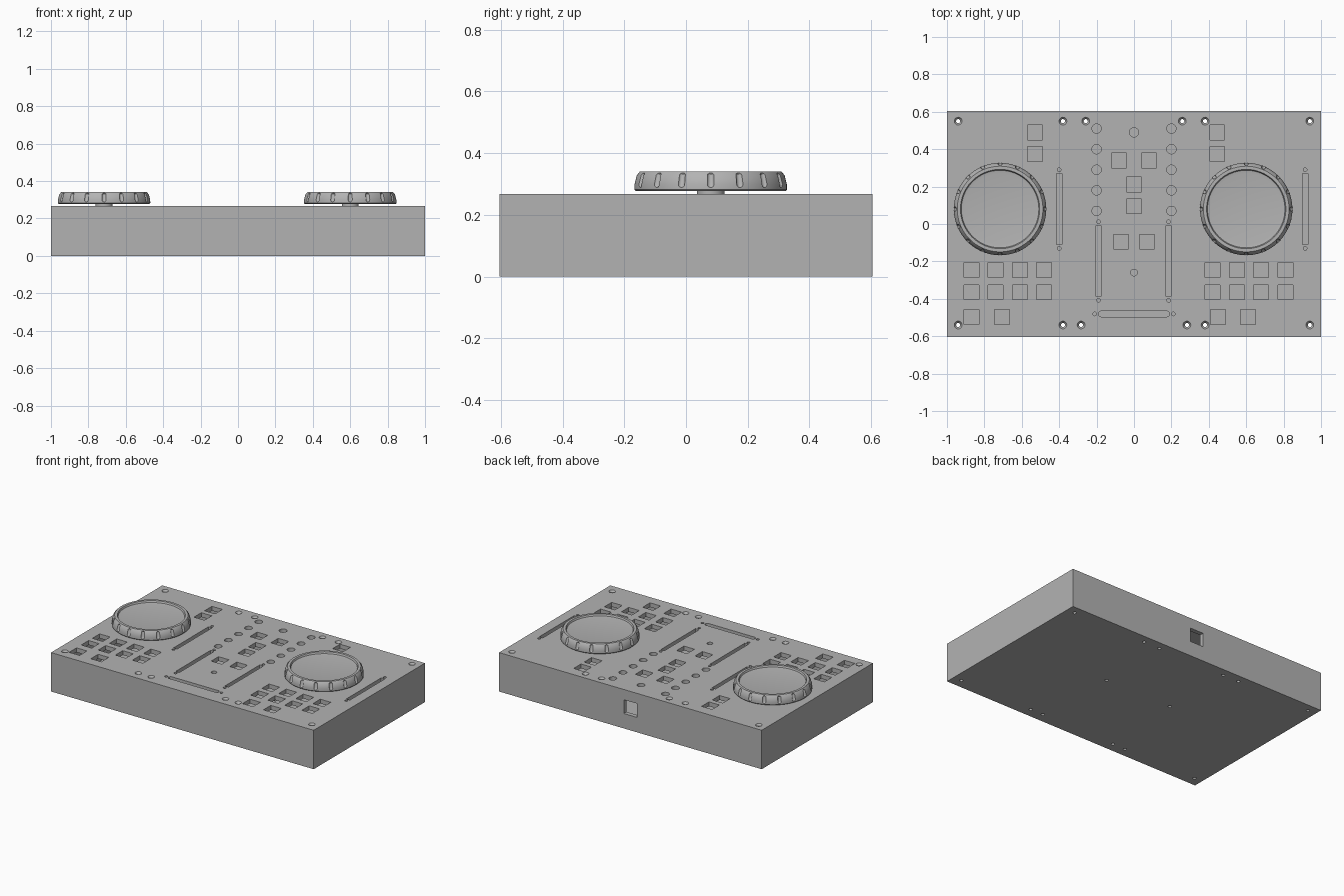
import bpy, bmesh, math
from mathutils import Matrix, Vector

old = bpy.data.objects.get("Cube")
if old:
    bpy.data.objects.remove(old, do_unlink=True)

GREY = (0.45, 0.45, 0.45, 1)
mat = bpy.data.materials.new("matte grey")
mat.use_nodes = True
mat.diffuse_color = GREY
mat.node_tree.nodes["Principled BSDF"].inputs["Base Color"].default_value = GREY

W, D, H = 2.0, 1.21, 0.268
WALL = 0.03


def add_box(bm, x, y, z, sx, sy, sz):
    m = Matrix.Translation((x, y, z)) @ Matrix.Diagonal((sx, sy, sz, 1))
    return bmesh.ops.create_cube(bm, size=1, matrix=m)["verts"]


def add_cyl(bm, x, y, z0, z1, r0, r1=None, seg=24):
    m = Matrix.Translation((x, y, (z0 + z1) / 2))
    bmesh.ops.create_cone(bm, cap_ends=True, segments=seg, radius1=r0,
                          radius2=r0 if r1 is None else r1, depth=z1 - z0, matrix=m)


def lathe(bm, x, y, profile, seg):
    """Closed solid of revolution; profile runs axis to axis."""
    verts = [bm.verts.new((x + r, y, z)) for r, z in profile]
    edges = [bm.edges.new(p) for p in zip(verts, verts[1:])]
    bmesh.ops.spin(bm, geom=verts + edges, cent=(x, y, 0), axis=(0, 0, 1),
                   angle=math.tau, steps=seg, use_merge=True)
    bmesh.ops.remove_doubles(bm, verts=bm.verts, dist=1e-5)


def make(name, bm):
    bmesh.ops.recalc_face_normals(bm, faces=bm.faces)
    mesh = bpy.data.meshes.new(name)
    bm.to_mesh(mesh)
    bm.free()
    mesh.materials.append(mat)
    obj = bpy.data.objects.new(name, mesh)
    bpy.context.collection.objects.link(obj)
    return obj


def cut(obj, bm):
    """Subtract the cutter mesh and remove it afterwards."""
    cutter = make("cutter", bm)
    cutter.hide_render = True
    mod = obj.modifiers.new("cut", "BOOLEAN")
    mod.operation, mod.solver, mod.object = "DIFFERENCE", "EXACT", cutter
    bpy.context.view_layer.objects.active = obj
    bpy.ops.object.modifier_apply(modifier=mod.name)
    bpy.data.objects.remove(cutter, do_unlink=True)


def smooth(obj):
    bpy.ops.object.select_all(action="DESELECT")
    obj.select_set(True)
    bpy.context.view_layer.objects.active = obj
    bpy.ops.object.shade_smooth_by_angle(angle=math.radians(30))


# Hollow case
bm = bmesh.new()
add_box(bm, 0, 0, H / 2, W, D, H)
case = make("case", bm)
bm = bmesh.new()
add_box(bm, 0, 0, H / 2, W - 2 * WALL, D - 2 * WALL, H - 2 * WALL)
cut(case, bm)

bm = bmesh.new()

# Square button openings
buttons = [(0, 0.21), (0, 0.095)]
for s in (-1, 1):
    buttons += [(s * 0.08, 0.34), (s * 0.07, -0.095)]
for x0 in (-0.87, 0.42):
    buttons += [(x0 + 0.13 * i, y) for i in range(4) for y in (-0.245, -0.365)]
for x in (-0.53, 0.445):
    buttons += [(x, 0.49), (x, 0.375)]
buttons += [(x, -0.497) for x in (-0.87, -0.705, 0.45, 0.61)]
for x, y in buttons:
    add_box(bm, x, y, H, 0.08, 0.08, 0.1)

# Round knob openings
for i in range(5):
    for x in (-0.2, 0.2):
        add_cyl(bm, x, 0.51 - 0.11 * i, H - 0.05, H + 0.05, 0.025)
add_cyl(bm, 0, 0.49, H - 0.05, H + 0.05, 0.025)
add_cyl(bm, 0, -0.26, H - 0.05, H + 0.05, 0.018)

# Slider slots with a small screw hole past each end
for x, y in ((-0.4, 0.08), (0.915, 0.08), (-0.19, -0.198), (0.185, -0.198)):
    add_box(bm, x, y, H, 0.028, 0.38, 0.1)
    for s in (-1, 1):
        add_cyl(bm, x, y + s * 0.21, H - 0.05, H + 0.05, 0.01, seg=16)
slot = add_box(bm, 0, -0.481, H, 0.38, 0.03, 0.1)
upright = [e for e in {e for v in slot for e in v.link_edges}
           if abs(e.verts[0].co.z - e.verts[1].co.z) > 0.05]
bmesh.ops.bevel(bm, geom=upright, offset=0.013, segments=4, profile=0.5, affect="EDGES")
for s in (-1, 1):
    add_cyl(bm, s * 0.21, -0.481, H - 0.05, H + 0.05, 0.01, seg=16)

# Countersunk screw holes running through lid and floor
for y, inner in ((0.55, 0.258), (-0.54, 0.283)):
    for x in (0.94, 0.38, inner):
        for s in (-1, 1):
            lathe(bm, s * x, y, [(0, -0.05), (0.011, -0.05), (0.011, H - 0.014),
                                 (0.021, H), (0.021, H + 0.05), (0, H + 0.05)], 20)
for s in (-1, 1):
    add_cyl(bm, s * 0.255, 0.04, -0.05, 0.05, 0.011, seg=20)

# Cable socket in the back wall
add_box(bm, 0, D / 2, 0.15, 0.1, 0.1, 0.095)
cut(case, bm)
smooth(case)

# Jog wheels: dished platter with sixteen finger grooves, on a short shaft
PLATTER = [(0, 0.278), (0.243, 0.278), (0.247, 0.282), (0.247, 0.3), (0.24, 0.328),
           (0.229, 0.341), (0.212, 0.341), (0.207, 0.33), (0.19, 0.327), (0, 0.327)]
for side, cx in (("right", -0.716), ("left", 0.6)):
    cy = 0.08
    bm = bmesh.new()
    lathe(bm, cx, cy, PLATTER, 96)
    wheel = make(side + "_jog_wheel", bm)
    bm = bmesh.new()
    for i in range(16):
        a = math.tau * i / 16
        spin = Matrix.Translation((cx, cy, 0)) @ Matrix.Rotation(a, 4, "Z")
        lean = Matrix.Translation((0.25, 0, 0.3)) @ Matrix.Rotation(-0.25, 4, "Y")
        ball = bmesh.ops.create_uvsphere(bm, u_segments=12, v_segments=8, radius=0.012,
                                         matrix=spin @ lean)["verts"]
        # Stretch the upper half of the ball into a groove
        up = (spin @ lean).to_3x3() @ Vector((0, 0, 0.03))
        origin = spin @ Vector((0.25, 0, 0.3))
        for v in ball:
            if (v.co - origin).dot(up) > 1e-5:
                v.co += up
    cut(wheel, bm)
    smooth(wheel)
    bm = bmesh.new()
    add_cyl(bm, cx, cy, H - 0.01, 0.285, 0.045, seg=32)
    smooth(make(side + "_jog_shaft", bm))
